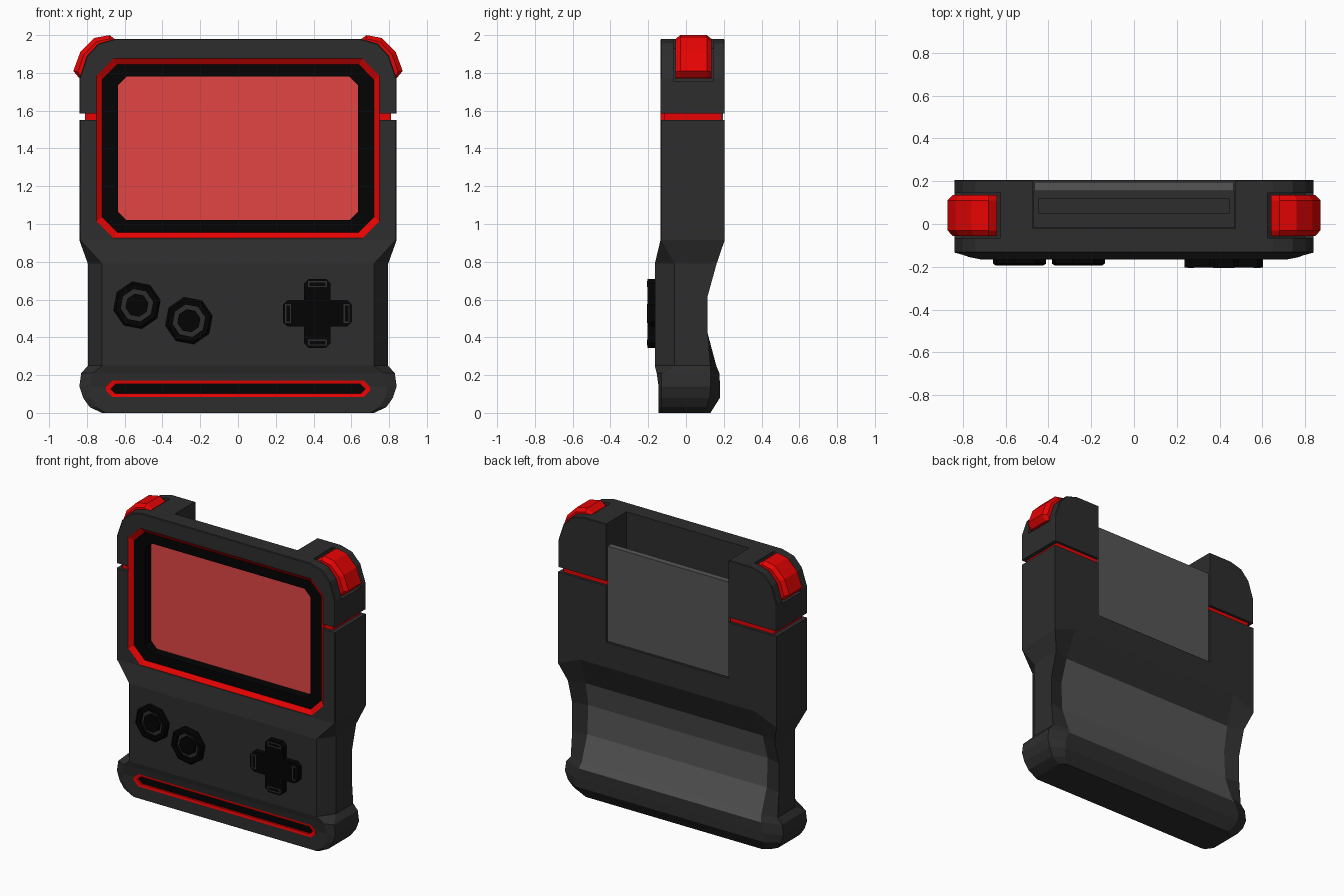
import bpy, bmesh
from math import sin, cos, pi, radians

if "Cube" in bpy.data.objects:
    bpy.data.objects.remove(bpy.data.objects["Cube"])


def material(name, rgb):
    m = bpy.data.materials.new(name)
    m.diffuse_color = (*rgb, 1)
    m.use_nodes = True
    m.node_tree.nodes["Principled BSDF"].inputs["Base Color"].default_value = m.diffuse_color
    return m


BODY = material("body_grey", (0.026, 0.026, 0.026))
BLACK = material("black", (0.001, 0.001, 0.001))
RED = material("red", (0.80, 0.001, 0.001))
SCREEN = material("screen_red", (0.76, 0.06, 0.06))
PLATE = material("plate_grey", (0.09, 0.09, 0.09))


def loft(name, rings, mat, wrap=False):
    """Skin equal-length rings; cap the ends, or wrap into a closed frame."""
    bm = bmesh.new()
    vs = [[bm.verts.new(p) for p in r] for r in rings]
    n, k = len(rings[0]), len(rings)
    for i in range(k if wrap else k - 1):
        a, b = vs[i], vs[(i + 1) % k]
        for j in range(n):
            bm.faces.new((a[j], a[(j + 1) % n], b[(j + 1) % n], b[j]))
    if not wrap:
        bm.faces.new(vs[0])
        bm.faces.new(vs[-1])
    bmesh.ops.recalc_face_normals(bm, faces=bm.faces)
    me = bpy.data.meshes.new(name)
    bm.to_mesh(me)
    bm.free()
    ob = bpy.data.objects.new(name, me)
    bpy.context.collection.objects.link(ob)
    if mat:
        me.materials.append(mat)
    return ob


def at_y(pts, y):
    return [(x, y, z) for x, z in pts]


def prism(name, pts, y0, y1, mat):
    return loft(name, [at_y(pts, y0), at_y(pts, y1)], mat)


def box(name, x0, x1, y0, y1, z0, z1, mat):
    return prism(name, [(x0, z0), (x1, z0), (x1, z1), (x0, z1)], y0, y1, mat)


def oct_rect(w, z0, z1, c):
    right = [(w - c, z0), (w, z0 + c), (w, z1 - c), (w - c, z1)]
    return right + [(-x, z) for x, z in reversed(right)]


def polygon(cx, cz, r, n=8, turn=12):
    return [(cx + r * cos(2 * pi * i / n + radians(turn)),
             cz + r * sin(2 * pi * i / n + radians(turn))) for i in range(n)]


def cut(ob, cutters):
    for c in cutters:
        m = ob.modifiers.new("cut", 'BOOLEAN')
        m.operation, m.solver, m.object = 'DIFFERENCE', 'EXACT', c
    bpy.context.view_layer.update()
    dg = bpy.context.evaluated_depsgraph_get()
    me = bpy.data.meshes.new_from_object(ob.evaluated_get(dg))
    ob.modifiers.clear()
    ob.data = me


# Main body: stacked chamfered sections, hollowed at the back for the grip
# z, half width, front x, front y, front chamfer y, back x, back y, back corner y
sections = [
    (0.00, 0.72, 0.70, -0.145, -0.135, 0.68, 0.13, 0.10),
    (0.03, 0.785, 0.75, -0.145, -0.13, 0.71, 0.148, 0.11),
    (0.08, 0.82, 0.78, -0.145, -0.13, 0.73, 0.18, 0.125),
    (0.14, 0.84, 0.79, -0.145, -0.13, 0.73, 0.18, 0.13),
    (0.21, 0.83, 0.77, -0.155, -0.13, 0.70, 0.177, 0.13),
    (0.25, 0.795, 0.72, -0.165, -0.06, 0.69, 0.160, 0.13),
    (0.42, 0.795, 0.72, -0.165, -0.06, 0.69, 0.098, 0.115),
    (0.62, 0.795, 0.72, -0.165, -0.06, 0.69, 0.088, 0.115),
    (0.79, 0.795, 0.72, -0.165, -0.06, 0.68, 0.130, 0.162),
    (0.915, 0.84, 0.835, -0.135, -0.13, 0.67, 0.205, 0.205),
    (1.55, 0.84, 0.835, -0.135, -0.13, 0.67, 0.205, 0.205)]
rings = []
for z, w, xf, yf, cf, xb, yb, cb in sections:
    zb = 0.985 if z == 0.915 else z
    right = [(xf, yf, z), (w, cf, z), (w, cb, z), (xb, yb, zb)]
    rings.append(right + [(-x, y, zz) for x, y, zz in reversed(right)])
body = loft("main_body", rings, BODY)

# Top cap with rounded-off corners
half = [(0.84, 1.585), (0.84, 1.77), (0.80, 1.89), (0.74, 1.955), (0.65, 1.98)]
outline = half + [(-x, z) for x, z in reversed(half)]
inner = [(x * 0.996, z - (0.004 if z > 1.6 else 0)) for x, z in outline]
cap = loft("top_cap", [at_y(inner, -0.135), at_y(outline, -0.13),
                       at_y(outline, 0.20), at_y(inner, 0.205)], BODY)

# Red core showing in the seam between body and cap
core = box("seam_core", -0.81, 0.81, -0.113, 0.187, 1.53, 1.60, RED)

# Cutters: screen well, rear slot, speaker slot, shoulder pockets
well = prism("screen_well_cutter", oct_rect(0.75, 0.925, 1.875, 0.09), -0.3, -0.035, None)
slot = box("rear_slot_cutter", -0.472, 0.472, -0.02, 0.4, 1.16, 2.2, None)
o, n = oct_rect(0.70, 0.083, 0.172, 0.035), oct_rect(0.672, 0.102, 0.153, 0.024)
groove = prism("speaker_cutter", o, -0.3, -0.12, None)
pocket = [(0.95, 1.755), (0.80, 1.755), (0.625, 1.93), (0.625, 2.1), (0.95, 2.1)]
pockets = [prism("pocket_cutter", [(s * x, z) for x, z in pocket], -0.065, 0.145, None)
           for s in (-1, 1)]
cut(body, (well, slot, groove))
cut(cap, (well, slot, *pockets))
cut(core, (well, slot))
for c in (well, slot, groove, *pockets):
    bpy.data.objects.remove(c)

# Lighter grip panel on the hollow of the back
body.data.materials.append(PLATE)
for f in body.data.polygons:
    if f.normal.y > 0.5 and 0.22 < f.center.z < 0.79 and abs(f.center.x) < 0.3:
        f.material_index = len(body.data.materials) - 1

# Screen set behind a red bezel and black frame
o_red = oct_rect(0.75, 0.925, 1.875, 0.09)
i_red = oct_rect(0.72, 0.955, 1.845, 0.08)
i_blk = oct_rect(0.635, 1.02, 1.78, 0.045)
loft("screen_bezel", [at_y(o_red, -0.1345), at_y(i_red, -0.113),
                      at_y(i_red, -0.035), at_y(o_red, -0.035)], RED, True)
loft("screen_frame", [at_y(i_red, -0.113), at_y(i_blk, -0.113),
                      at_y(i_blk, -0.035), at_y(i_red, -0.035)], BLACK, True)
prism("screen", i_blk, -0.047, -0.035, SCREEN)

# Rear cartridge in its slot
box("cartridge_plate", -0.466, 0.466, 0.155, 0.197, 1.165, 1.825, PLATE)
box("cartridge_body", -0.47, 0.47, -0.018, 0.155, 1.165, 1.65, BODY)
box("cartridge_ridge", -0.45, 0.45, 0.05, 0.12, 1.64, 1.66, BODY)

# Shoulder buttons wrapping the top corners
outer = [(0.64, 1.97), (0.68, 2.0), (0.76, 1.985), (0.835, 1.91), (0.872, 1.81), (0.84, 1.772)]
low = [(0.64, 1.955), (0.68, 1.98), (0.75, 1.965), (0.815, 1.90), (0.848, 1.805), (0.825, 1.772)]
base = [(0.77, 1.77), (0.64, 1.90)]
for side, s in (("left", -1), ("right", 1)):
    a = [(s * x, z) for x, z in low + base]
    b = [(s * x, z) for x, z in outer + base]
    loft(side + "_shoulder_button", [at_y(a, -0.055), at_y(b, -0.03),
                                     at_y(b, 0.11), at_y(a, 0.135)], RED)

# Round face buttons: rim, groove and centre
for i, (cx, cz) in enumerate(((-0.535, 0.57), (-0.26, 0.488))):
    ro, r2 = polygon(cx, cz, 0.127), polygon(cx, cz, 0.115)
    m, c = polygon(cx, cz, 0.088), polygon(cx, cz, 0.062)
    loft(f"button_rim_{i + 1}", [at_y(ro, -0.15), at_y(ro, -0.185), at_y(r2, -0.193),
                                 at_y(m, -0.193), at_y(m, -0.15)], BLACK, True)
    prism(f"button_groove_{i + 1}", m, -0.171, -0.15, BODY)
    prism(f"button_centre_{i + 1}", c, -0.19, -0.16, BLACK)

# Direction pad with chamfered arms and tip inlays
PX, PZ, L, W, C = 0.42, 0.527, 0.183, 0.07, 0.025
arm = [(W, W), (W, L - C), (W - C, L), (C - W, L), (-W, L - C)]
cross = []
for k in range(4):
    q = k * pi / 2
    cross += [(PX + x * cos(q) - z * sin(q), PZ + x * sin(q) + z * cos(q)) for x, z in arm]
prism("direction_pad", cross, -0.204, -0.15, BLACK)
for name, dx, dz in (("up", 0, 1), ("down", 0, -1), ("left", -1, 0), ("right", 1, 0)):
    for part, a, b, y, mat in (("inlay", 0.05, 0.016, -0.2052, BODY),
                               ("inlay_centre", 0.042, 0.009, -0.2056, BLACK)):
        hx, hz = (a, b) if dz else (b, a)
        cx, cz = PX + dx * 0.155, PZ + dz * 0.155
        box(f"pad_{name}_{part}", cx - hx, cx + hx, y, -0.2, cz - hz, cz + hz, mat)

# Speaker slot: red rim around a black opening
loft("speaker_rim", [at_y(o, -0.12), at_y(o, -0.146), at_y(n, -0.143), at_y(n, -0.12)], RED, True)
prism("speaker_opening", n, -0.13, -0.12, BLACK)
